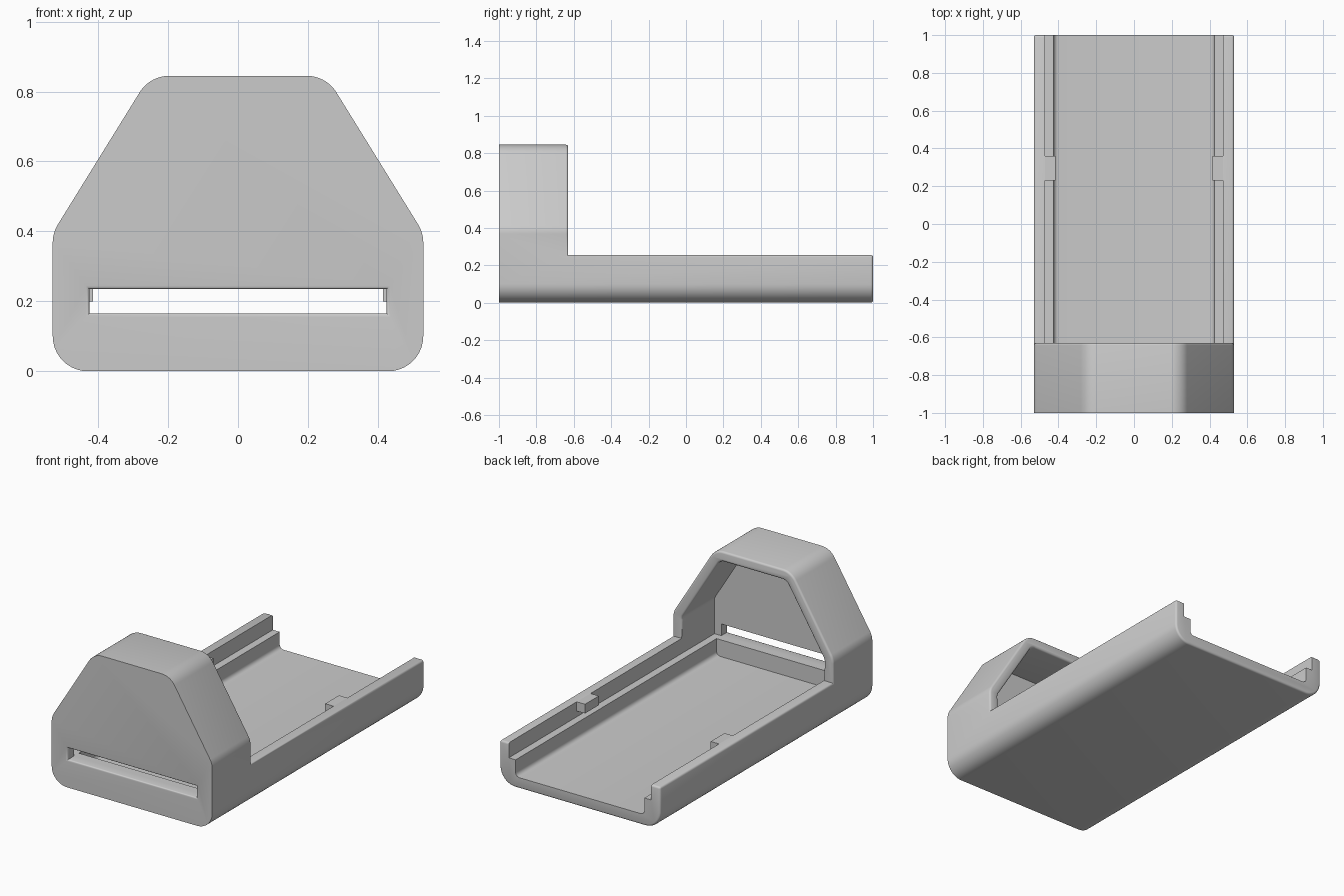
import bpy, bmesh, math
from mathutils import Vector

cube = bpy.data.objects.get("Cube")
if cube:
    bpy.data.objects.remove(cube, do_unlink=True)

grey = bpy.data.materials.new("plain grey")
grey.use_nodes = True
grey.diffuse_color = (0.6, 0.6, 0.6, 1)
grey.node_tree.nodes["Principled BSDF"].inputs["Base Color"].default_value = (0.6, 0.6, 0.6, 1)

HALF, TOP, RIM, HOOD_BACK = 0.53, 0.845, 0.255, -0.63
WALL, LEDGE = 0.06, 0.165


def rounded(corners, steps=10):
    """Round each (x, z, radius) corner of a closed outline."""
    pts = []
    for i, (x, z, r) in enumerate(corners):
        c = Vector((x, z))
        if r == 0:
            pts.append(c)
            continue
        a = (Vector(corners[i - 1][:2]) - c).normalized()
        b = (Vector(corners[(i + 1) % len(corners)][:2]) - c).normalized()
        half = a.angle(b) / 2
        centre = c + (a + b).normalized() * (r / math.sin(half))
        start = c + a * (r / math.tan(half)) - centre
        end = c + b * (r / math.tan(half)) - centre
        turn = math.pi - 2 * half
        for k in range(steps + 1):
            t = k / steps
            p = (start * math.sin((1 - t) * turn) + end * math.sin(t * turn)) / math.sin(turn)
            pts.append(centre + p)
    return pts


def prism(name, outline, y0, y1):
    """Extrude an x-z outline along y."""
    bm = bmesh.new()
    face = bm.faces.new([bm.verts.new((p[0], y0, p[1])) for p in outline])
    new = bmesh.ops.extrude_face_region(bm, geom=[face])["geom"]
    bmesh.ops.translate(bm, verts=[v for v in new if isinstance(v, bmesh.types.BMVert)],
                        vec=(0, y1 - y0, 0))
    bmesh.ops.recalc_face_normals(bm, faces=bm.faces)
    mesh = bpy.data.meshes.new(name)
    bm.to_mesh(mesh)
    bm.free()
    mesh.materials.append(grey)
    ob = bpy.data.objects.new(name, mesh)
    bpy.context.collection.objects.link(ob)
    return ob


def box(name, x0, x1, y0, y1, z0, z1):
    return prism(name, [(x0, z0), (x1, z0), (x1, z1), (x0, z1)], y0, y1)


def cut(ob, cutter):
    cutter.hide_render = True
    mod = ob.modifiers.new("cut", "BOOLEAN")
    mod.operation, mod.solver, mod.object = "DIFFERENCE", "EXACT", cutter
    bpy.context.view_layer.objects.active = ob
    bpy.ops.object.modifier_apply(modifier=mod.name)
    bpy.data.objects.remove(cutter, do_unlink=True)


def soften(ob, width, rule):
    """Round the sharp outward edges whose two ends both satisfy the rule."""
    bm = bmesh.new()
    bm.from_mesh(ob.data)
    bmesh.ops.remove_doubles(bm, verts=bm.verts, dist=0.0001)
    edges = [e for e in bm.edges if len(e.link_faces) == 2
             and e.calc_face_angle_signed() > 1.0 and all(rule(v.co) for v in e.verts)]
    bmesh.ops.bevel(bm, geom=edges, offset=width, segments=3, profile=0.5,
                    affect="EDGES", clamp_overlap=True)
    bm.to_mesh(ob.data)
    bm.free()


def hood_outline(inset, radius, base, base_radius):
    """Straight sides, sloping shoulders and a flat top, moved inward by inset."""
    w, top = HALF - inset, TOP - inset
    slope = (TOP - 0.396) / (HALF - 0.252)
    # the shoulder line shifts inward by the same wall thickness
    reach = inset * math.hypot(slope, 1)
    shoulder_z = 0.396 + slope * inset - reach
    top_x = 0.252 + (inset - reach) / slope
    side = [(w, base, base_radius), (w, shoulder_z, radius), (top_x, top, radius)]
    return rounded(side + [(-x, z, r) for x, z, r in reversed(side)])


# Outer shell: hood section over the whole length, lowered behind the hood
body = prism("tray_and_hood", hood_outline(0, 0.1, 0, 0.1), -1, 1)
cut(body, box("lowering_cutter", -1, 1, HOOD_BACK, 2, RIM, 2))
soften(body, 0.012, lambda p: p.y > HOOD_BACK - 0.001)

# Lower pocket, with ledges left along both sides and the front
floor = [(0.425, 0.065, 0.025), (0.425, 0.3, 0), (-0.425, 0.3, 0), (-0.425, 0.065, 0.025)]
cut(body, prism("pocket_cutter", rounded(floor, 5), -0.895, 1.2))
# Upper cavity, following the hood
cut(body, prism("cavity_cutter", hood_outline(WALL, 0.05, LEDGE, 0), -0.94, 1.2))
# Front slot
cut(body, box("slot_cutter", -0.425, 0.425, -1.2, -0.92, LEDGE, 0.235))
soften(body, 0.01, lambda p: p.y < -0.999 and abs(p.x) < 0.43 and 0.16 < p.z < 0.24)
soften(body, 0.012, lambda p: abs(p.y - HOOD_BACK) < 0.001 and abs(p.x) < 0.475
       and RIM - 0.001 < p.z < TOP - 0.05)

# Retaining clips on the side walls
for name, s in (("left_clip", 1), ("right_clip", -1)):
    box(name, min(s * 0.415, s * 0.47), max(s * 0.415, s * 0.47), 0.23, 0.36, 0.2, RIM)

# Smooth curves, crisp corners
bpy.ops.object.select_all(action="DESELECT")
body.select_set(True)
bpy.context.view_layer.objects.active = body
bpy.ops.object.shade_smooth_by_angle(angle=math.radians(35))
